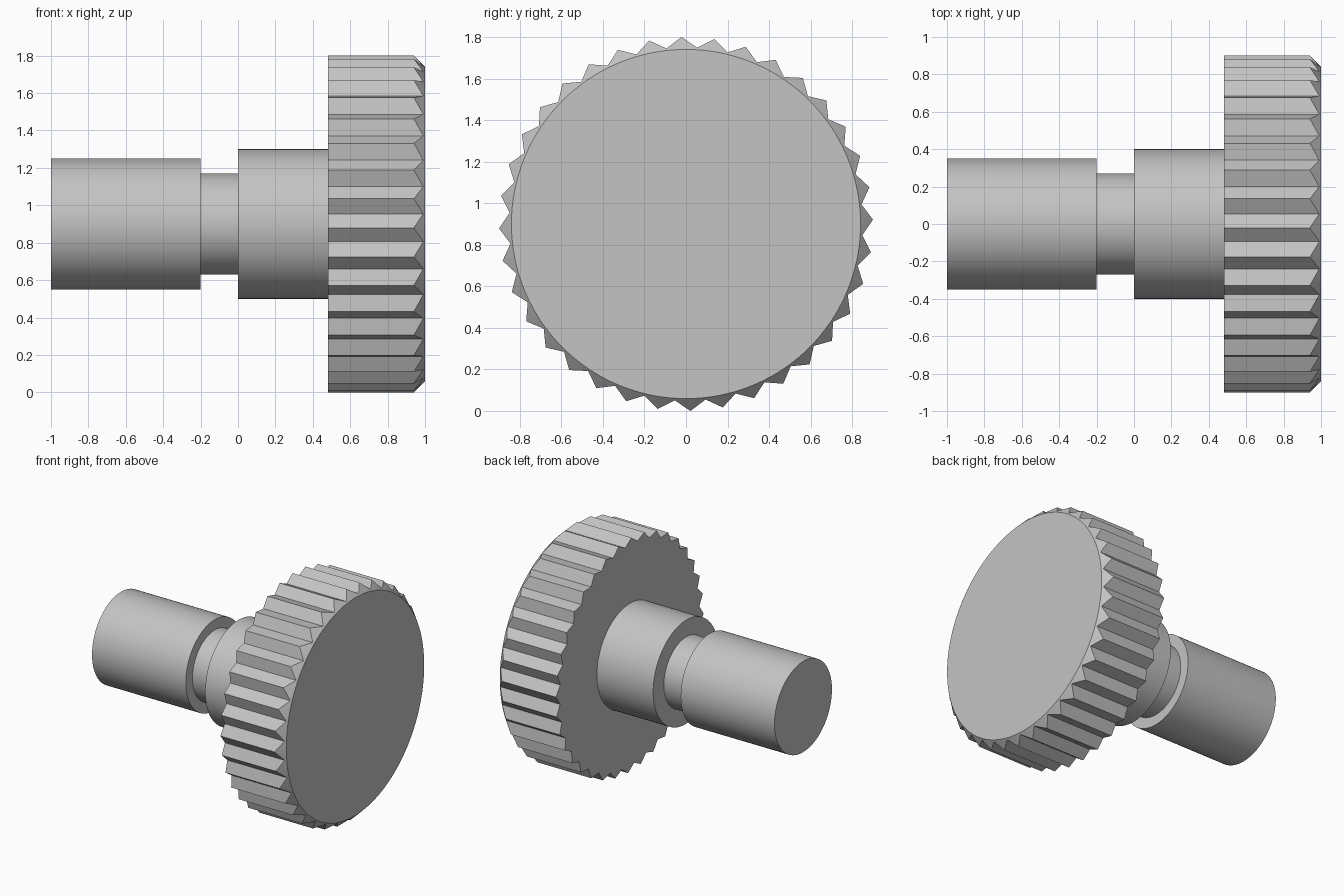
import bpy, bmesh, math
from mathutils import Vector

AXIS_Z = 0.9
TEETH, TIP_R, ROOT_R, FACE_R = 36, 0.9, 0.85, 0.84
GEAR_BACK, GEAR_FRONT = 0.48, 1.0
FLANK_STEPS = 3
TURN = math.radians(1.35)

cube = bpy.data.objects.get("Cube")
if cube:
    bpy.data.objects.remove(cube, do_unlink=True)

# Single plain grey metal
GREY = (0.55, 0.55, 0.55, 1)
metal = bpy.data.materials.new("grey metal")
metal.use_nodes = True
metal.diffuse_color = GREY
metal.node_tree.nodes["Principled BSDF"].inputs["Base Color"].default_value = GREY


def loft(name, rings, smooth_angle):
    """Skin a list of closed rings, cap both ends and shade by angle."""
    bm = bmesh.new()
    rows = [[bm.verts.new(p) for p in ring] for ring in rings]
    count = len(rows[0])
    for a, b in zip(rows, rows[1:]):
        for i in range(count):
            j = (i + 1) % count
            bm.faces.new((a[i], a[j], b[j], b[i]))
    bm.faces.new(rows[0])
    bm.faces.new(rows[-1])
    bmesh.ops.recalc_face_normals(bm, faces=bm.faces)
    mesh = bpy.data.meshes.new(name)
    bm.to_mesh(mesh)
    bm.free()
    mesh.materials.append(metal)
    obj = bpy.data.objects.new(name, mesh)
    bpy.context.collection.objects.link(obj)
    bpy.ops.object.select_all(action="DESELECT")
    obj.select_set(True)
    bpy.context.view_layer.objects.active = obj
    bpy.ops.object.shade_smooth_by_angle(angle=math.radians(smooth_angle))
    return obj


def polar(x, r, a):
    return Vector((x, r * math.cos(a), AXIS_Z + r * math.sin(a)))


def circle(x, r, count=96):
    return [polar(x, r, math.tau * i / count) for i in range(count)]


# Stepped spindle: shaft, narrow neck and collar
profile = [(-1, 0.35), (-0.2, 0.35), (-0.2, 0.27), (0, 0.27), (0, 0.4), (GEAR_BACK, 0.4)]
loft("spindle", [circle(x, r) for x, r in profile], 30)

# Toothed wheel outline: straight flanks between alternating tips and roots
corners = []
for i in range(2 * TEETH):
    corners.append(polar(0, ROOT_R if i % 2 else TIP_R, TURN + math.pi * i / TEETH))
outline = []
for i, p in enumerate(corners):
    q = corners[(i + 1) % len(corners)]
    outline += [p.lerp(q, s / FLANK_STEPS) for s in range(FLANK_STEPS)]

# Back edge, 45 degree chamfered tooth ends, round front face
back, chamfer, face = [], [], []
for p in outline:
    r = math.hypot(p.y, p.z - AXIS_Z)
    a = math.atan2(p.z - AXIS_Z, p.y)
    back.append(polar(GEAR_BACK, r, a))
    chamfer.append(polar(GEAR_FRONT - (r - FACE_R), r, a))
    face.append(polar(GEAR_FRONT, FACE_R, a))
loft("toothed_wheel", [back, chamfer, face], 20)
